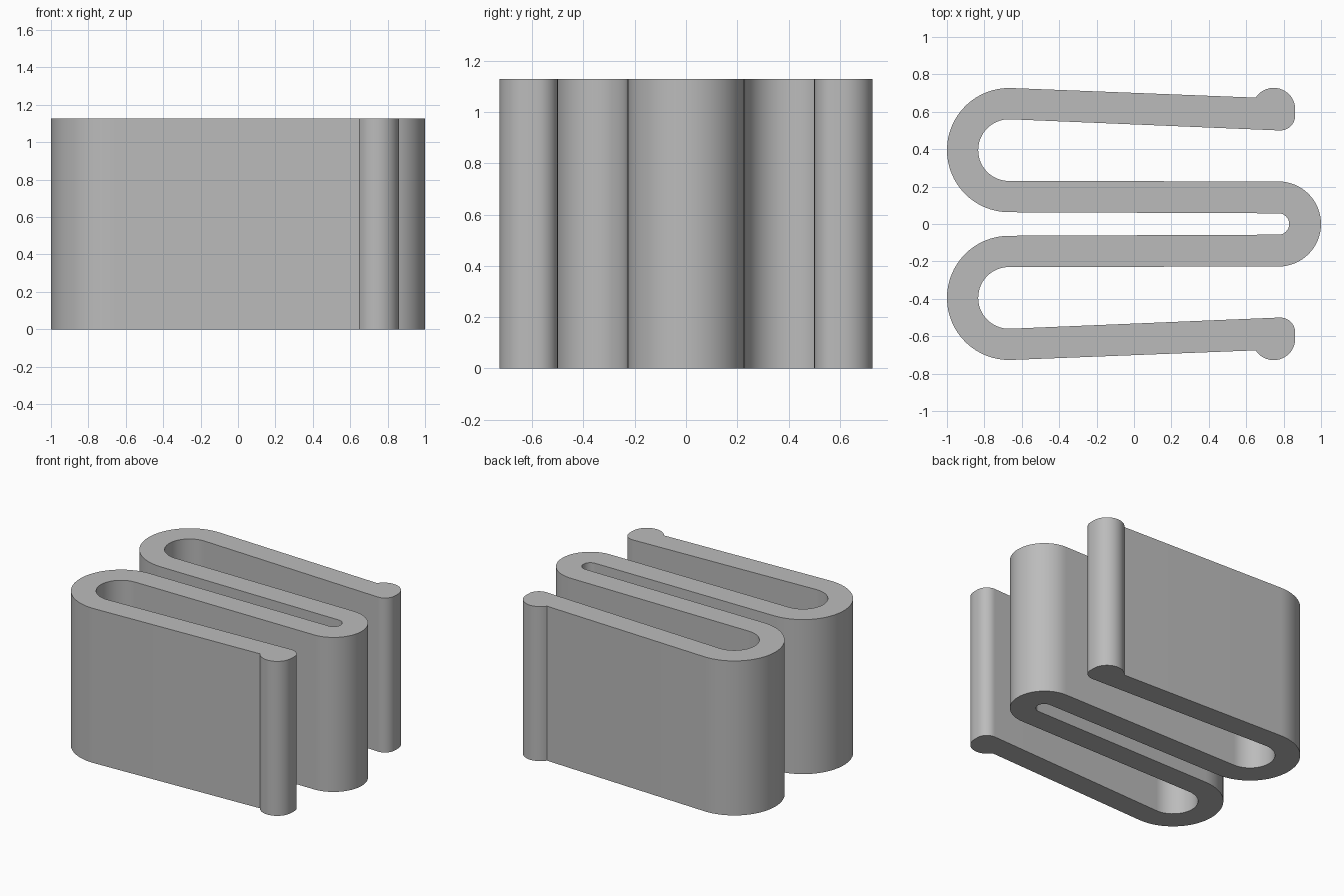
import bpy, bmesh
from math import radians, cos, sin

cube = bpy.data.objects.get("Cube")
if cube:
    bpy.data.objects.remove(cube, do_unlink=True)

HEIGHT = 1.128
LEFT_BEND = (-0.668, 0.395)
RIGHT_BEND = (0.7725, 0.0)


def arc(centre, radius, start, end, steps):
    """Points along an arc, angles in degrees."""
    angles = [radians(start + (end - start) * i / steps) for i in range(steps + 1)]
    return [(centre[0] + radius * cos(a), centre[1] + radius * sin(a)) for a in angles]


# Half of the folded strip: bends joined by straight arms
half = arc(RIGHT_BEND, 0.2275, 0, 90, 16)           # outside of the middle fold
half += arc(LEFT_BEND, 0.165, 270, 88, 28)          # inside of the side fold
half += arc((0.782, 0.58), 0.08, -92, 0, 10)        # rounded tip
half += arc((0.747, 0.613), 0.115, 0, 147, 16)      # bead on the tip
half += arc(LEFT_BEND, 0.332, 88, 270, 32)          # outside of the side fold
half += arc(RIGHT_BEND, 0.057, 90, 0, 12)           # inside of the middle fold

# Mirror the half across y = 0 to close the outline
outline = half + [(x, -y) for x, y in reversed(half[1:-1])]

# Extrude the outline upward
bm = bmesh.new()
base = bm.faces.new([bm.verts.new((x, y, 0)) for x, y in outline])
top = bmesh.ops.extrude_face_region(bm, geom=[base], use_keep_orig=True)
bmesh.ops.translate(bm, vec=(0, 0, HEIGHT),
                    verts=[v for v in top["geom"] if isinstance(v, bmesh.types.BMVert)])
bmesh.ops.recalc_face_normals(bm, faces=bm.faces)
mesh = bpy.data.meshes.new("folded_strip")
bm.to_mesh(mesh)
bm.free()

# Plain grey finish
grey = bpy.data.materials.new("grey")
grey.use_nodes = True
colour = (0.5, 0.5, 0.5, 1)
grey.diffuse_color = colour
grey.node_tree.nodes["Principled BSDF"].inputs["Base Color"].default_value = colour
mesh.materials.append(grey)

strip = bpy.data.objects.new("folded_strip", mesh)
bpy.context.collection.objects.link(strip)
bpy.context.view_layer.objects.active = strip
strip.select_set(True)
bpy.ops.object.shade_smooth_by_angle(angle=radians(30))
